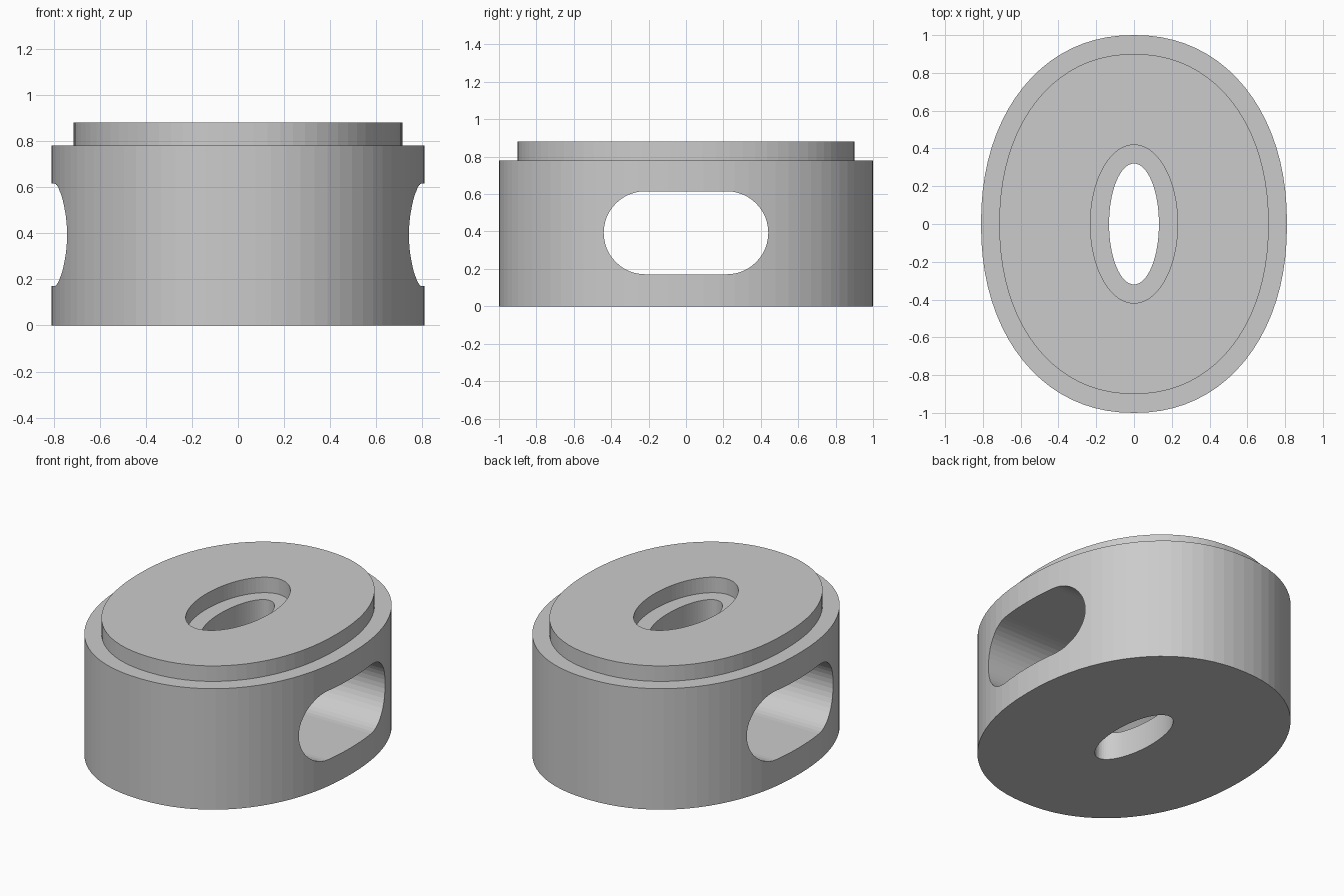
import bpy, bmesh, math
from mathutils import Matrix, Vector

if "Cube" in bpy.data.objects:
    bpy.data.objects.remove(bpy.data.objects["Cube"], do_unlink=True)

grey = bpy.data.materials.new("plain grey")
grey.use_nodes = True
colour = (0.6, 0.6, 0.6, 1)
grey.diffuse_color = colour
grey.node_tree.nodes["Principled BSDF"].inputs["Base Color"].default_value = colour


def oval(rx, ry, power=2.0, n=80):
    """Oval outline; a power above two gives fuller corners."""
    def bend(v):
        return math.copysign(abs(v) ** (2 / power), v)
    angles = [2 * math.pi * i / n for i in range(n)]
    return [(rx * bend(math.cos(a)), ry * bend(math.sin(a))) for a in angles]


def slot(half_length, r, n=24):
    """Outline with straight sides and round ends."""
    pts = []
    for side in (1, -1):
        for i in range(n + 1):
            a = math.pi * (i / n - 0.5)
            pts.append((side * (half_length - r + r * math.cos(a)), side * r * math.sin(a)))
    return pts


def prism(name, outline, low, high, matrix=Matrix()):
    """Extrude an outline from low to high, then place it."""
    bm = bmesh.new()
    base = bm.faces.new([bm.verts.new((x, y, low)) for x, y in outline])
    grown = bmesh.ops.extrude_face_region(bm, geom=[base])["geom"]
    top = [v for v in grown if isinstance(v, bmesh.types.BMVert)]
    bmesh.ops.translate(bm, verts=top, vec=(0, 0, high - low))
    bmesh.ops.transform(bm, matrix=matrix, verts=bm.verts)
    bmesh.ops.recalc_face_normals(bm, faces=bm.faces)
    mesh = bpy.data.meshes.new(name)
    bm.to_mesh(mesh)
    bm.free()
    mesh.materials.append(grey)
    obj = bpy.data.objects.new(name, mesh)
    bpy.context.collection.objects.link(obj)
    return obj


def combine(target, tool, operation):
    """Apply a boolean and discard the helper."""
    tool.hide_render = True
    mod = target.modifiers.new(operation, "BOOLEAN")
    mod.operation, mod.object, mod.solver = operation, tool, "EXACT"
    bpy.context.view_layer.objects.active = target
    bpy.ops.object.modifier_apply(modifier=mod.name)
    bpy.data.objects.remove(tool, do_unlink=True)


# Main body with the raised lid step
body = prism("oval_body", oval(0.81, 1.0, 2.15), 0, 0.78)
combine(body, prism("raised_step", oval(0.713, 0.9, 2.15), 0.5, 0.88), "UNION")

# Recess in the top, and the narrower hole through the middle
combine(body, prism("recess_cutter", oval(0.231, 0.419), 0.78, 1.2), "DIFFERENCE")
combine(body, prism("hole_cutter", oval(0.132, 0.32), -0.3, 1.2), "DIFFERENCE")

# Wide slot running from side to side
across = Matrix((Vector((0, 0, 1, 0)), Vector((1, 0, 0, 0)),
                 Vector((0, 1, 0, 0.393)), Vector((0, 0, 0, 1))))
combine(body, prism("slot_cutter", slot(0.44, 0.222), -1.2, 1.2, across), "DIFFERENCE")
